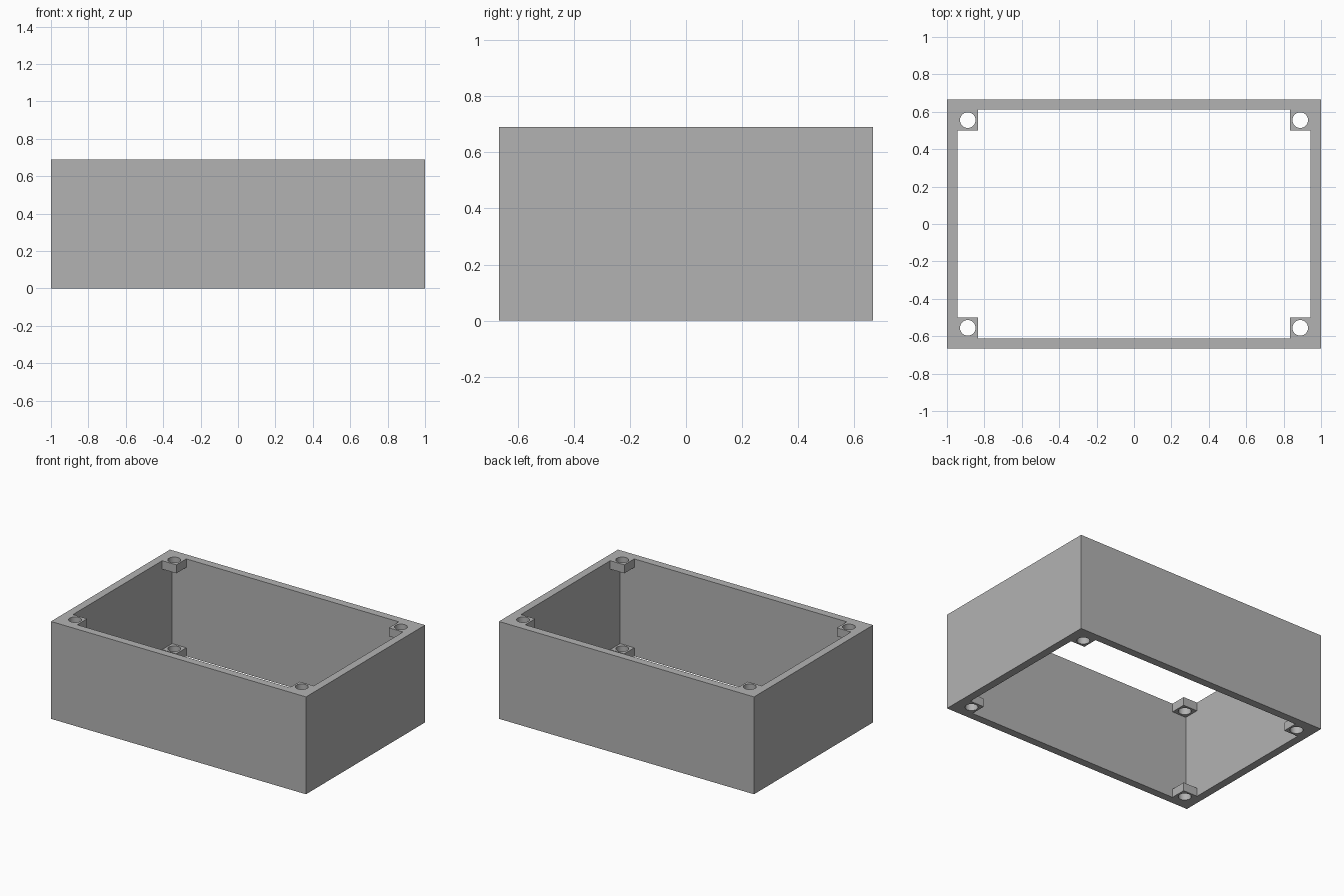
import bpy
import bmesh
from math import radians
from mathutils import Matrix

cube = bpy.data.objects.get("Cube")
if cube:
    bpy.data.objects.remove(cube, do_unlink=True)

WIDTH, DEPTH, HEIGHT = 2.0, 1.333, 0.69
WALL = 0.0556      # wall thickness
LUG = 0.1667       # lug reach from the outer corner
LUG_THICK = 0.06
HOLE_RADIUS = 0.0417

grey = bpy.data.materials.new("plain grey")
grey.use_nodes = True
colour = (0.45, 0.45, 0.45, 1)
grey.diffuse_color = colour
grey.node_tree.nodes["Principled BSDF"].inputs["Base Color"].default_value = colour


def make_object(name, bm):
    mesh = bpy.data.meshes.new(name)
    bm.to_mesh(mesh)
    bm.free()
    mesh.materials.append(grey)
    obj = bpy.data.objects.new(name, mesh)
    bpy.context.collection.objects.link(obj)
    return obj


def box(name, x, y, z):
    bm = bmesh.new()
    size = Matrix.Diagonal((x, y, z, 1))
    bmesh.ops.create_cube(bm, size=1, matrix=Matrix.Translation((0, 0, HEIGHT / 2)) @ size)
    return make_object(name, bm)


# Solid block that becomes the open frame
frame = box("enclosure_frame", WIDTH, DEPTH, HEIGHT)

# Openings that leave square lugs in the corners, and the room between the lugs
inner_x, inner_y = WIDTH - 2 * WALL, DEPTH - 2 * WALL
lug_x, lug_y = WIDTH - 2 * LUG, DEPTH - 2 * LUG
cutters = [
    box("long_opening_cutter", inner_x, lug_y, HEIGHT * 2),
    box("wide_opening_cutter", lug_x, inner_y, HEIGHT * 2),
    box("room_cutter", inner_x, inner_y, HEIGHT - 2 * LUG_THICK),
]

# Screw holes through the lugs
bm = bmesh.new()
for sx in (-1, 1):
    for sy in (-1, 1):
        place = Matrix.Translation((sx * (WIDTH / 2 - 2 * WALL),
                                    sy * (DEPTH / 2 - 2 * WALL), HEIGHT / 2))
        bmesh.ops.create_cone(bm, cap_ends=True, segments=32, radius1=HOLE_RADIUS,
                              radius2=HOLE_RADIUS, depth=HEIGHT * 2, matrix=place)
cutters.append(make_object("screw_hole_cutter", bm))

for cutter in cutters:
    mod = frame.modifiers.new(cutter.name, 'BOOLEAN')
    mod.operation = 'DIFFERENCE'
    mod.solver = 'EXACT'
    mod.object = cutter

# Bake the cuts and drop the cutters
graph = bpy.context.evaluated_depsgraph_get()
baked = bpy.data.meshes.new_from_object(frame.evaluated_get(graph))
frame.modifiers.clear()
frame.data = baked
for cutter in cutters:
    bpy.data.objects.remove(cutter, do_unlink=True)

# Round hole walls, crisp edges elsewhere
bpy.ops.object.select_all(action='DESELECT')
frame.select_set(True)
bpy.context.view_layer.objects.active = frame
bpy.ops.object.shade_smooth_by_angle(angle=radians(30))
